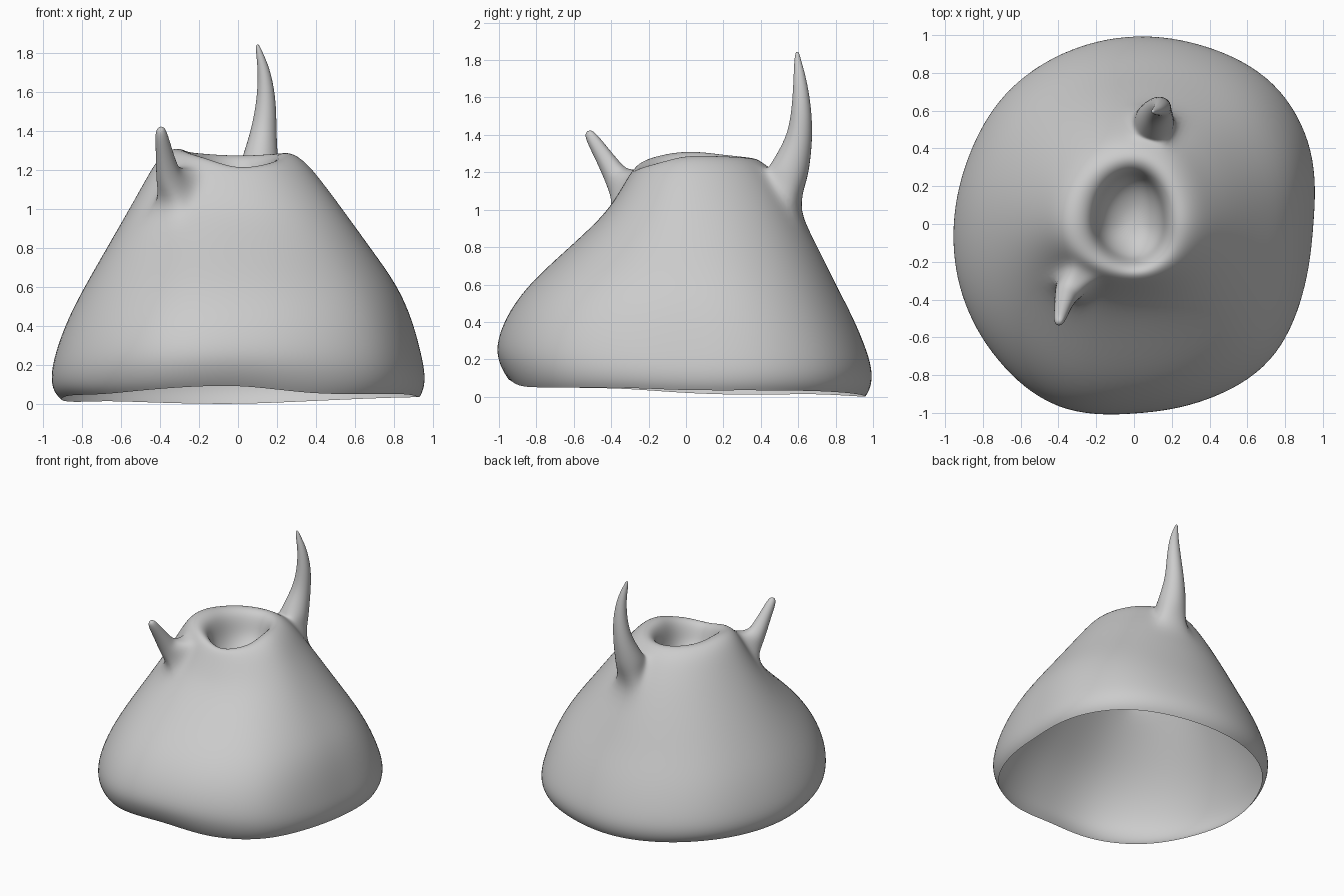
import bpy, bmesh, math
from mathutils import Vector

if "Cube" in bpy.data.objects:
    bpy.data.objects.remove(bpy.data.objects["Cube"])

N = 32


def around(vals, a):
    """Smooth periodic interpolation of values spaced evenly round the circle."""
    n = len(vals)
    t = a / math.tau * n
    i = int(math.floor(t))
    f = t - i
    p, q, r, s = (vals[(i + k) % n] for k in (-1, 0, 1, 2))
    return q + 0.5 * f * (r - p + f * (2*p - 5*q + 4*r - s + f * (3*(q - r) + s - p)))


def ellipse(radii, a):
    """Radius of a four-quadrant ellipse (right, back, left, front)."""
    c, s = math.cos(a), math.sin(a)
    rx = radii[0] if c >= 0 else radii[2]
    ry = radii[1] if s >= 0 else radii[3]
    return 1 / math.sqrt((c / rx) ** 2 + (s / ry) ** 2)


# Body: open-bottomed mound, folding over at the rim into a rounded crater
OUTLINE = [.955, 1.025, 1.06, 1.025, 1.005, .99, .98, .955,
           .965, .995, 1.025, 1.05, .995, 1.005, 1.03, .975]
LIP = [.035, .035, .03, .015, .0, .005, .015, .01,
       .02, .045, .05, .08, .095, .055, .05, .05]
CREST = [1.29, 1.29, 1.28, 1.295, 1.315, 1.275, 1.22, 1.245]
# z, right, back, left, front, outline weight
LEVELS = [
    (0.00, .925, .965, .91, .93, 1),
    (0.04, .945, .99, .95, .95, 1),
    (0.12, .955, 1.005, .965, .98, 1),
    (0.24, .935, .975, .945, 1.0, 1),
    (0.42, .895, .90, .885, .955, .9),
    (0.60, .825, .805, .79, .845, .7),
    (0.80, .68, .71, .67, .65, .4),
    (1.00, .535, .605, .55, .45, .2),
    (1.12, .445, .53, .48, .375, 0),
    (1.22, .365, .46, .42, .32, 0),
    (1.275, .295, .39, .365, .285, 0),
    (1.285, .235, .34, .30, .25, 0),
    (1.255, .19, .295, .24, .215, 0),
    (1.19, .165, .27, .21, .19, 0),
    (1.11, .15, .25, .19, .17, 0),
    (1.04, .11, .19, .145, .12, 0),
    (1.00, .055, .10, .075, .06, 0),
]
bm = bmesh.new()
grid = []
for z, *radii, w in LEVELS:
    ring = []
    for i in range(N):
        a = math.tau * i / N
        r = ellipse(radii, a) * (1 + w * (around(OUTLINE, a) / ellipse(LEVELS[2][1:5], a) - 1))
        up = min(max((z - 0.5) / 0.7, 0), 1)
        if len(grid) > 13:
            up *= max(0, (z - 1.0) / 0.2)      # level crater floor
        zz = z + around(LIP, a) * max(0, 1 - z / 0.35) + up * (around(CREST, a) - 1.285)
        ring.append(bm.verts.new((r * math.cos(a), r * math.sin(a), zz)))
    grid.append(ring)


def bridge(a, b):
    n = len(a)
    for i in range(n):
        j = (i + 1) % n
        bm.faces.new((a[i], a[j], b[j], b[i]))


def cap(ring, co):
    v = bm.verts.new(co)
    for i in range(len(ring)):
        bm.faces.new((ring[i], ring[(i + 1) % len(ring)], v))


for a, b in zip(grid, grid[1:]):
    bridge(a, b)
cap(grid[-1], (-.01, .02, .99))


# Horns: grown out of a 2 x 2 patch of the mound so they blend in
def horn(level, col, path):
    steps = [(-1, -1), (-1, 0), (-1, 1), (0, 1), (1, 1), (1, 0), (1, -1), (0, -1)]
    last = [grid[level + dl][(col + dc) % N] for dl, dc in steps]
    centre = grid[level][col].co.copy()
    bm.verts.remove(grid[level][col])
    offs = [v.co - centre for v in last]
    pts = [Vector(p[:3]) for p in path]
    for i, p in enumerate(pts):
        t = (pts[min(i + 1, len(pts) - 1)] - (pts[i - 1] if i else centre)).normalized()
        offs = [(o - t * o.dot(t)).normalized() for o in offs]
        ring = [bm.verts.new(p + o * path[i][3] * 1.07) for o in offs]
        bridge(last, ring)
        last = ring
    cap(last, pts[-1] + t * path[-1][3] * .7)


# tall back horn
horn(8, 7, [
    (.11, .55, 1.195, .11), (.118, .58, 1.28, .092),
    (.133, .613, 1.40, .068), (.147, .62, 1.55, .053),
    (.137, .61, 1.70, .035), (.113, .598, 1.79, .02), (.10, .595, 1.84, .01)])
# short front horn
horn(8, 20, [
    (-.355, -.36, 1.155, .075), (-.367, -.40, 1.22, .058),
    (-.38, -.45, 1.30, .045), (-.392, -.495, 1.37, .036), (-.397, -.52, 1.41, .025)])

me = bpy.data.meshes.new("horned_mound")
bm.to_mesh(me)
bm.free()
for p in me.polygons:
    p.use_smooth = True
body = bpy.data.objects.new("horned_mound", me)
bpy.context.collection.objects.link(body)
mod = body.modifiers.new("smooth", "SUBSURF")
mod.levels = mod.render_levels = 2
